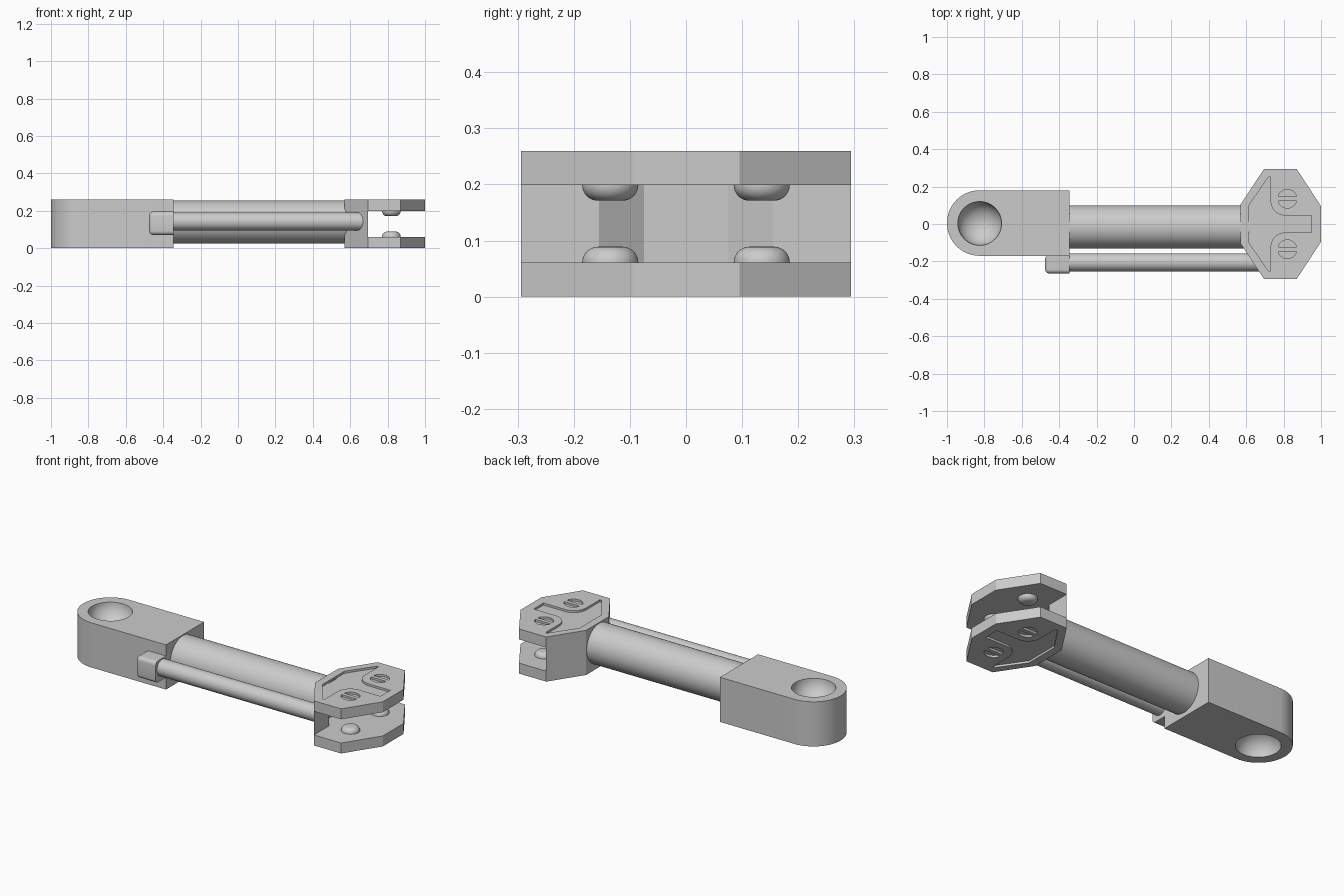
import bpy, bmesh
from math import pi, sin, cos, radians
from mathutils import Matrix, Vector

if "Cube" in bpy.data.objects:
    bpy.data.objects.remove(bpy.data.objects["Cube"])

grey = bpy.data.materials.new("plain grey")
grey.use_nodes = True
grey.diffuse_color = (0.6, 0.6, 0.6, 1)
grey.node_tree.nodes["Principled BSDF"].inputs["Base Color"].default_value = (0.6, 0.6, 0.6, 1)

HEIGHT = 0.26
SCREW_X, SCREW_Y, SCREW_R = 0.82, 0.135, 0.05
POCKET = 0.012


def finish(name, bm):
    bmesh.ops.recalc_face_normals(bm, faces=bm.faces)
    mesh = bpy.data.meshes.new(name)
    bm.to_mesh(mesh)
    bm.free()
    mesh.materials.append(grey)
    obj = bpy.data.objects.new(name, mesh)
    bpy.context.scene.collection.objects.link(obj)
    return obj


def arc(cx, cy, r, start, end, n):
    angles = [radians(start + (end - start) * i / n) for i in range(n + 1)]
    return [(cx + r * cos(a), cy + r * sin(a)) for a in angles]


def prism(name, outline, z0, z1):
    bm = bmesh.new()
    face = bm.faces.new([bm.verts.new((x, y, z0)) for x, y in outline])
    out = bmesh.ops.extrude_face_region(bm, geom=[face])["geom"]
    bmesh.ops.translate(bm, vec=(0, 0, z1 - z0),
                        verts=[v for v in out if isinstance(v, bmesh.types.BMVert)])
    return finish(name, bm)


def rod(name, x0, x1, y, z, r):
    bm = bmesh.new()
    place = Matrix.Translation(((x0 + x1) / 2, y, z)) @ Matrix.Rotation(pi / 2, 4, "Y")
    bmesh.ops.create_cone(bm, cap_ends=True, segments=64, radius1=r, radius2=r,
                          depth=x1 - x0, matrix=place)
    return finish(name, bm)


def cut(obj, cutters):
    for c in cutters:
        c.hide_render = True
        mod = obj.modifiers.new("cut", "BOOLEAN")
        mod.operation, mod.solver, mod.object = "DIFFERENCE", "EXACT", c
    bpy.context.view_layer.update()
    graph = bpy.context.evaluated_depsgraph_get()
    mesh = bpy.data.meshes.new_from_object(obj.evaluated_get(graph))
    obj.modifiers.clear()
    obj.data = mesh
    for c in cutters:
        bpy.data.objects.remove(c)


def smooth(obj):
    bpy.ops.object.select_all(action="DESELECT")
    obj.select_set(True)
    bpy.context.view_layer.objects.active = obj
    bpy.ops.object.shade_smooth_by_angle(angle=radians(30))


# Rounded end block with a bowl sunk into the top and the bottom
block = prism("end_block", arc(-0.825, 0.005, 0.175, 90, 270, 40)
              + [(-0.345, -0.17), (-0.345, 0.18)], 0, HEIGHT)
bowls = []
for z in (0, HEIGHT):
    bm = bmesh.new()
    bmesh.ops.create_uvsphere(bm, u_segments=48, v_segments=24, radius=0.117,
                              matrix=Matrix.Translation((-0.825, 0.003, z)))
    for v in bm.verts:
        v.co.z = z + (v.co.z - z) * 0.9
    bowls.append(finish("bowl_cutter", bm))
cut(block, bowls)

# Main arm and side rod
arm = rod("main_arm", -0.36, 0.62, -0.015, 0.14, 0.115)
side_rod = rod("side_rod", -0.4, 0.69, -0.205, 0.143, 0.048)

# Rounded fitting holding the side rod
bm = bmesh.new()
bmesh.ops.create_cube(bm, size=1, matrix=Matrix.Translation((-0.41, -0.215, 0.133))
                      @ Matrix.Diagonal((0.13, 0.1, 0.125, 1)))
edges = [e for e in bm.edges if sum(v.co.x for v in e.verts) / 2 < -0.35
         and min(v.co.y for v in e.verts) < -0.2]
edges += [e for e in bm.edges if all(v.co.x < -0.45 for v in e.verts) and e not in edges]
bmesh.ops.bevel(bm, geom=edges, offset=0.022, segments=5, profile=0.5, affect="EDGES")
fitting = finish("rod_fitting", bm)

# Eight-sided fork head with an open jaw
head = prism("fork_head", [(0.57, 0.105), (0.695, 0.294), (0.87, 0.294), (1, 0.095),
                           (1, -0.095), (0.87, -0.294), (0.695, -0.294), (0.57, -0.105)],
             0, HEIGHT)
jaw = [(1.1, 0.4), (0.695, 0.4), (0.695, 0.155), (0.64, 0.075)]
cutters = [prism("jaw_cutter", jaw + [(x, -y) for x, y in reversed(jaw)], 0.061, 0.199)]

# Shallow pockets on both outer faces: tee shape and split screw heads
tee = ([(0.615, 0.1), (0.718, 0.25), (0.73, 0.25)]
       + arc(0.81, 0.125, 0.08, 180, 270, 12) + [(0.95, 0.045)])
tee += [(x, -y) for x, y in reversed(tee)]
for z0, z1 in ((-0.1, POCKET), (HEIGHT - POCKET, HEIGHT + 0.1)):
    cutters.append(prism("tee_cutter", tee, z0, z1))
    for y in (-SCREW_Y, SCREW_Y):
        for turn in (0, 180):
            half = arc(SCREW_X, y, SCREW_R, 13 + turn, 167 + turn, 20)
            cutters.append(prism("screw_cutter", half, z0, z1))
cut(head, cutters)

# Rounded studs inside the jaw
studs = []
profile = [(SCREW_R, -0.01)] + arc(SCREW_R - 0.028, 0, 0.028, 0, 90, 8) + [(0, 0.028)]
for side, y in (("right", -SCREW_Y), ("left", SCREW_Y)):
    for level, z, up in (("lower", 0.061, 1), ("upper", 0.199, -1)):
        bm = bmesh.new()
        verts = [bm.verts.new((SCREW_X + r, y, z + up * h)) for r, h in profile]
        line = [bm.edges.new(pair) for pair in zip(verts, verts[1:])]
        bmesh.ops.spin(bm, geom=verts + line, cent=(SCREW_X, y, z), axis=Vector((0, 0, 1)),
                       angle=2 * pi, steps=40, use_merge=True)
        bmesh.ops.remove_doubles(bm, verts=bm.verts, dist=0.0001)
        stud = finish(f"{level}_{side}_stud", bm)
        studs.append(stud)

for part in [block, arm, side_rod, fitting, head] + studs:
    smooth(part)
